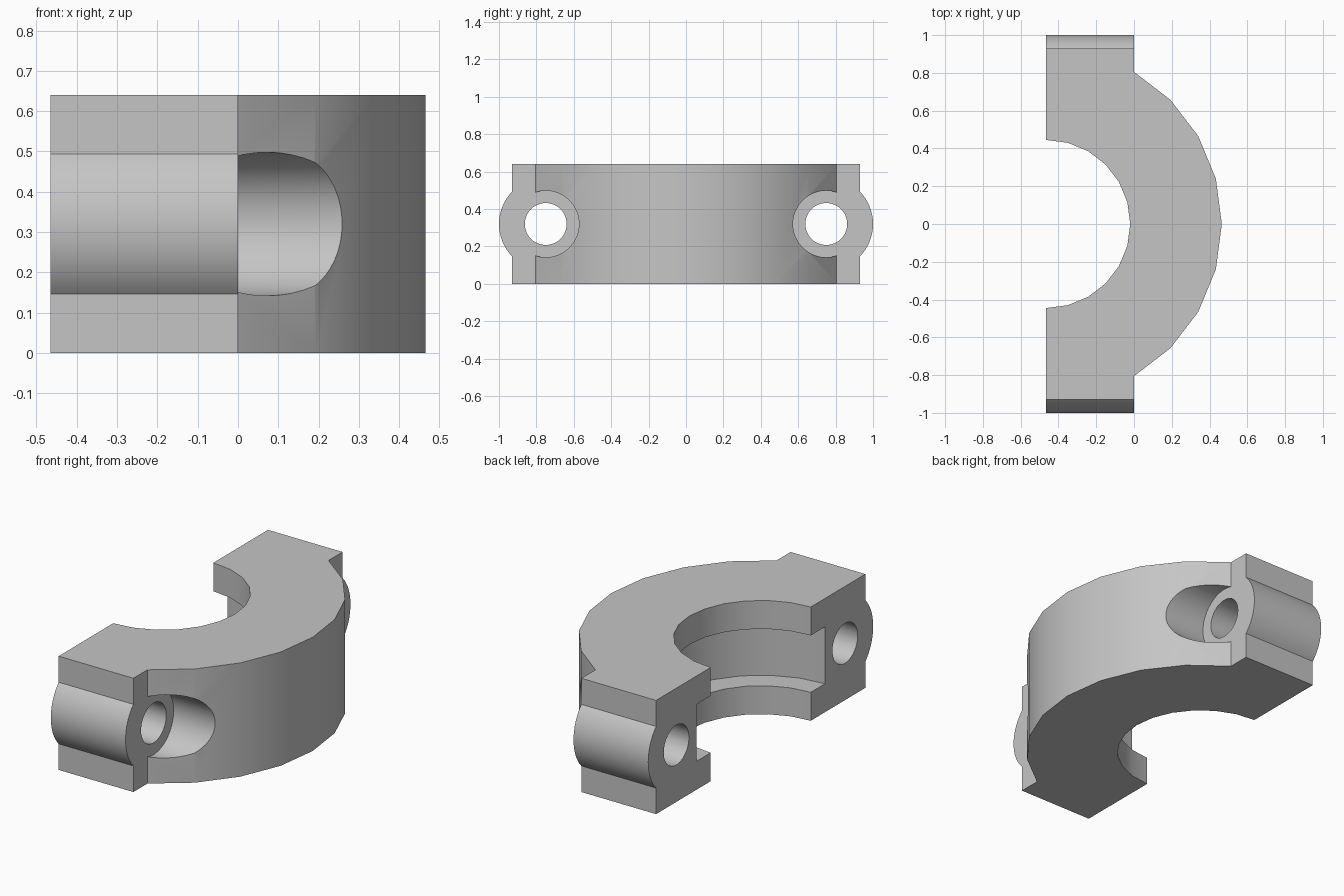
import bpy
import bmesh
from math import cos, sin, radians, pi
from mathutils import Matrix

cube = bpy.data.objects.get("Cube")
if cube:
    bpy.data.objects.remove(cube, do_unlink=True)

# Main dimensions
SPLIT_X = -0.465      # flat split face, also the ring axis
HEIGHT = 0.64
MID_Z = HEIGHT / 2
OUTER_R = 0.93
BORE_R = 0.445
GROOVE_R = 0.572
BOLT_Y = 0.75

steel = bpy.data.materials.new("plain grey")
steel.use_nodes = True
GREY = (0.56, 0.56, 0.56, 1)
steel.diffuse_color = GREY
steel.node_tree.nodes["Principled BSDF"].inputs["Base Color"].default_value = GREY


def add_object(name, bm):
    bmesh.ops.recalc_face_normals(bm, faces=bm.faces)
    mesh = bpy.data.meshes.new(name)
    bm.to_mesh(mesh)
    bm.free()
    mesh.materials.append(steel)
    obj = bpy.data.objects.new(name, mesh)
    bpy.context.collection.objects.link(obj)
    return obj


def cylinder_x(name, radius, x0, x1, y, sides=48):
    """Cylinder along x at bolt height."""
    bm = bmesh.new()
    place = Matrix.Translation(((x0 + x1) / 2, y, MID_Z)) @ Matrix.Rotation(pi / 2, 4, 'Y')
    bmesh.ops.create_cone(bm, cap_ends=True, segments=sides, radius1=radius,
                          radius2=radius, depth=x1 - x0, matrix=place)
    return add_object(name, bm)


def arc(radius, start, end, step=15):
    """Points on the ring, in fifteen degree facets."""
    turn = step if end > start else -step
    return [(SPLIT_X + radius * cos(radians(a)), radius * sin(radians(a)))
            for a in range(start, end + turn, turn)]


def prism(name, outline, z0, z1):
    bm = bmesh.new()
    face = bm.faces.new([bm.verts.new((x, y, z0)) for x, y in outline])
    top = bmesh.ops.extrude_face_region(bm, geom=[face])["geom"]
    bmesh.ops.translate(bm, vec=(0, 0, z1 - z0),
                        verts=[v for v in top if isinstance(v, bmesh.types.BMVert)])
    return add_object(name, bm)


def combine(target, tool, operation):
    mod = target.modifiers.new(tool.name, 'BOOLEAN')
    mod.operation = operation
    mod.solver = 'EXACT'
    mod.object = tool
    bpy.context.view_layer.objects.active = target
    bpy.ops.object.modifier_apply(modifier=mod.name)
    bpy.data.objects.remove(tool, do_unlink=True)


# Half ring with a square lug at each end
outline = ([(SPLIT_X, -OUTER_R), (0, -OUTER_R)] + arc(OUTER_R, -60, 60)
           + [(0, OUTER_R), (SPLIT_X, OUTER_R)] + arc(BORE_R, 90, -90))
clamp = prism("clamp_half", outline, 0, HEIGHT)

# Rounded bolt bosses on the lugs
for side in (-1, 1):
    combine(clamp, cylinder_x("boss", 0.25, SPLIT_X, 0, side * BOLT_Y, 64), 'UNION')

# Wide groove inside the bore, leaving a lip above and below
combine(clamp, prism("groove", arc(GROOVE_R, 0, 345), HEIGHT / 4, HEIGHT * 3 / 4), 'DIFFERENCE')

# Bolt holes and the counterbores for the bolt heads
for side in (-1, 1):
    combine(clamp, cylinder_x("counterbore", 0.178, 0, 1, side * BOLT_Y), 'DIFFERENCE')
    combine(clamp, cylinder_x("bolt_hole", 0.112, -1, 1, side * BOLT_Y), 'DIFFERENCE')

# Smooth the curved walls and keep the corners sharp
bpy.ops.object.select_all(action='DESELECT')
clamp.select_set(True)
bpy.context.view_layer.objects.active = clamp
bpy.ops.object.shade_smooth_by_angle(angle=radians(30))
